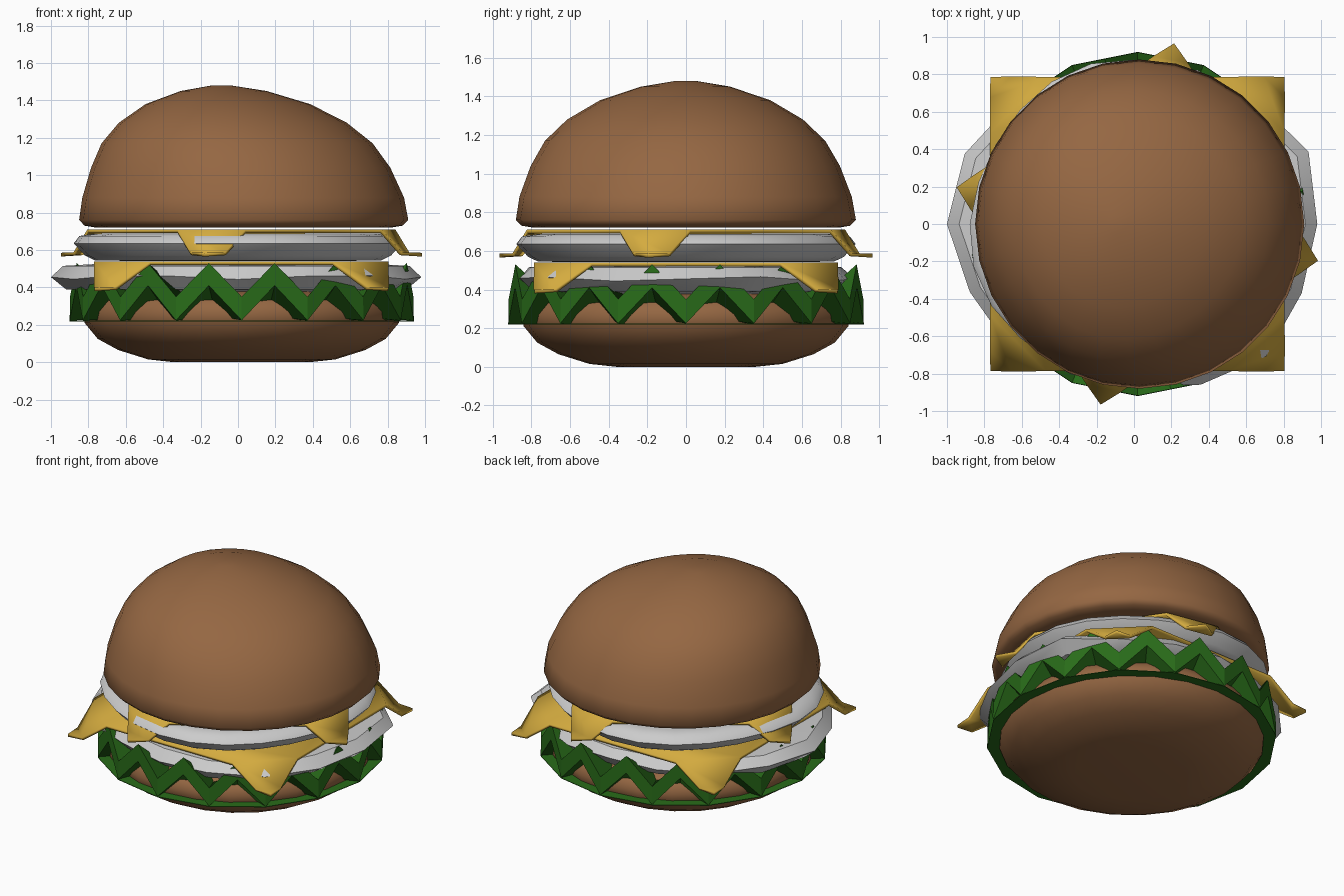
import bpy, bmesh
from math import sin, cos, pi, radians, sqrt

if "Cube" in bpy.data.objects:
    bpy.data.objects.remove(bpy.data.objects["Cube"])


def material(name, rgb):
    m = bpy.data.materials.new(name)
    m.diffuse_color = (*rgb, 1)
    m.use_nodes = True
    m.node_tree.nodes["Principled BSDF"].inputs["Base Color"].default_value = m.diffuse_color
    return m


BUN = material("bun_brown", (0.30, 0.135, 0.055))
GREEN = material("leaf_green", (0.022, 0.15, 0.010))
YELLOW = material("cheese_yellow", (0.66, 0.41, 0.05))


def make(name, verts, faces, mat=None, smooth=None, thickness=0):
    me = bpy.data.meshes.new(name)
    me.from_pydata(verts, [], faces)
    bm = bmesh.new()
    bm.from_mesh(me)
    bmesh.ops.recalc_face_normals(bm, faces=bm.faces)
    bm.to_mesh(me)
    bm.free()
    ob = bpy.data.objects.new(name, me)
    bpy.context.collection.objects.link(ob)
    if mat:
        me.materials.append(mat)
    if thickness:
        mod = ob.modifiers.new("thickness", 'SOLIDIFY')
        mod.thickness = thickness
        mod.offset = 0
    if smooth:
        bpy.ops.object.select_all(action='DESELECT')
        ob.select_set(True)
        bpy.context.view_layer.objects.active = ob
        bpy.ops.object.shade_smooth_by_angle(angle=radians(smooth))
    return ob


def rings(name, profile, n, warp, mat=None, smooth=40):
    """Stack of rings from (radius, z) pairs, each point moved by warp, capped at both ends."""
    verts, faces = [], []
    for r, z in profile:
        for i in range(n):
            verts.append(warp(r, z, 2 * pi * i / n, i))
    for k in range(len(profile) - 1):
        for i in range(n):
            j = (i + 1) % n
            faces.append((k * n + i, k * n + j, (k + 1) * n + j, (k + 1) * n + i))
    faces.append(tuple(reversed(range(n))))
    last = (len(profile) - 1) * n
    faces.append(tuple(range(last, last + n)))
    return make(name, verts, faces, mat, smooth)


# Bottom bun: shallow rounded bowl
def bottom_warp(r, z, a, i):
    return (0.02 + r * cos(a), r * sin(a), z)


rings("bottom_bun", [(0.36, 0.0), (0.50, 0.015), (0.66, 0.065), (0.77, 0.125), (0.84, 0.21),
                     (0.85, 0.27), (0.82, 0.33), (0.74, 0.37), (0.6, 0.39)], 24, bottom_warp, BUN, 60)


# Top bun: dome leaning slightly to the left, gently uneven
def top_warp(r, z, a, i):
    t = (z - 0.72) / 0.76
    dent = 1 + 0.02 * t * sin(3 * a + 1)
    return (0.03 - 0.12 * t * t + r * dent * cos(a), r * dent * sin(a), z)


rings("top_bun", [(0.4, 0.72), (0.79, 0.72), (0.85, 0.73), (0.88, 0.76), (0.86, 0.88), (0.80, 1.04),
                  (0.725, 1.17), (0.61, 1.28), (0.44, 1.38), (0.23, 1.45), (0.05, 1.48)],
      28, top_warp, BUN, 80)


# Lettuce: thick pleated leaf ring lying on a flat leaf
def lettuce():
    N, cx = 16, 0.02
    verts, faces = [], []

    def ring(r, z, half):
        start = len(verts)
        for i in range(N):
            a = -pi / 2 + 2 * pi * (i + half) / N
            verts.append((cx + r * cos(a), r * sin(a), z))
        return start

    flat = cos(pi / N)
    low = [ring(0.92, 0.224, 0), ring(0.92 * flat, 0.41, 0.5)]       # outer lower edge
    top = [ring(0.918, 0.35, 0), ring(0.918 * flat, 0.53, 0.5)]      # outer upper edge
    in_low = [ring(0.72, 0.226, 0), ring(0.72 * flat, 0.25, 0.5)]
    in_top = [ring(0.72, 0.33, 0), ring(0.72 * flat, 0.36, 0.5)]
    loop = [in_low, low, top, in_top, in_low]
    for A, B in zip(loop, loop[1:]):
        for i in range(N):
            j = (i + 1) % N
            faces.append((A[0] + i, B[0] + i, B[1] + i, A[1] + i))
            faces.append((A[1] + i, B[1] + i, B[0] + j, A[0] + j))
    make("lettuce_pleats", verts, faces, GREEN)
    verts, faces = [], []
    inner, outer = ring(0.72, 0.221, 0), ring(0.92, 0.221, 0)
    for i in range(N):
        j = (i + 1) % N
        faces.append((inner + i, outer + i, outer + j, inner + j))
    make("lettuce_base", verts, faces, GREEN, None, 0.004)


lettuce()

# Lower filling: ragged slab whose outline follows the top view
outline = [0.98, 1.01, 0.93, 0.89, 0.86, 0.87, 0.92, 0.98, 1.0, 0.95, 0.94, 0.87, 0.87, 0.93, 1.0, 0.97]


def lower_warp(r, z, a, i):
    rr = r * outline[i]
    wob = 0.012 * sin(5 * a) if 0.4 < z < 0.5 else 0
    return (rr * cos(a), rr * sin(a), z + wob)


rings("lower_filling", [(0.72, 0.375), (0.92, 0.39), (1.0, 0.455), (0.935, 0.515), (0.76, 0.525)],
      16, lower_warp, None, 35)


# Upper filling: rounder slab
def upper_warp(r, z, a, i):
    rr = r * (1 + 0.02 * sin(4 * a + 0.5))
    return (rr * cos(a), rr * sin(a), z)


rings("upper_filling", [(0.60, 0.542), (0.76, 0.545), (0.81, 0.57), (0.87, 0.635), (0.84, 0.675),
                        (0.76, 0.687), (0.6, 0.688)], 24, upper_warp, None, 60)


# Cheese slices: thin squares with drooping corners
def cheese(name, diag, bend1, bend2, z, drop, turn):
    verts, faces, octagon = [], [], []
    for k in range(4):
        a = turn + k * pi / 2
        s = len(verts)
        for d, zz in ((bend1, z), (bend2, z - drop)):
            for side in (-1, 1):
                w = side * (diag - d)
                verts.append((0.018 + d * cos(a) - w * sin(a), d * sin(a) + w * cos(a), zz))
        verts.append((0.018 + diag * cos(a), diag * sin(a), z - drop - 0.005))
        octagon += [s, s + 1]
        faces += [(s, s + 2, s + 3, s + 1), (s + 2, s + 4, s + 3)]
    faces.append(tuple(octagon))
    make(name, verts, faces, YELLOW, 60, 0.02)


cheese("lower_cheese", 0.785 * sqrt(2), 0.90, 1.03, 0.53, 0.135, pi / 4)
cheese("upper_cheese", 0.985, 0.80, 0.89, 0.70, 0.12, radians(-11.5))
